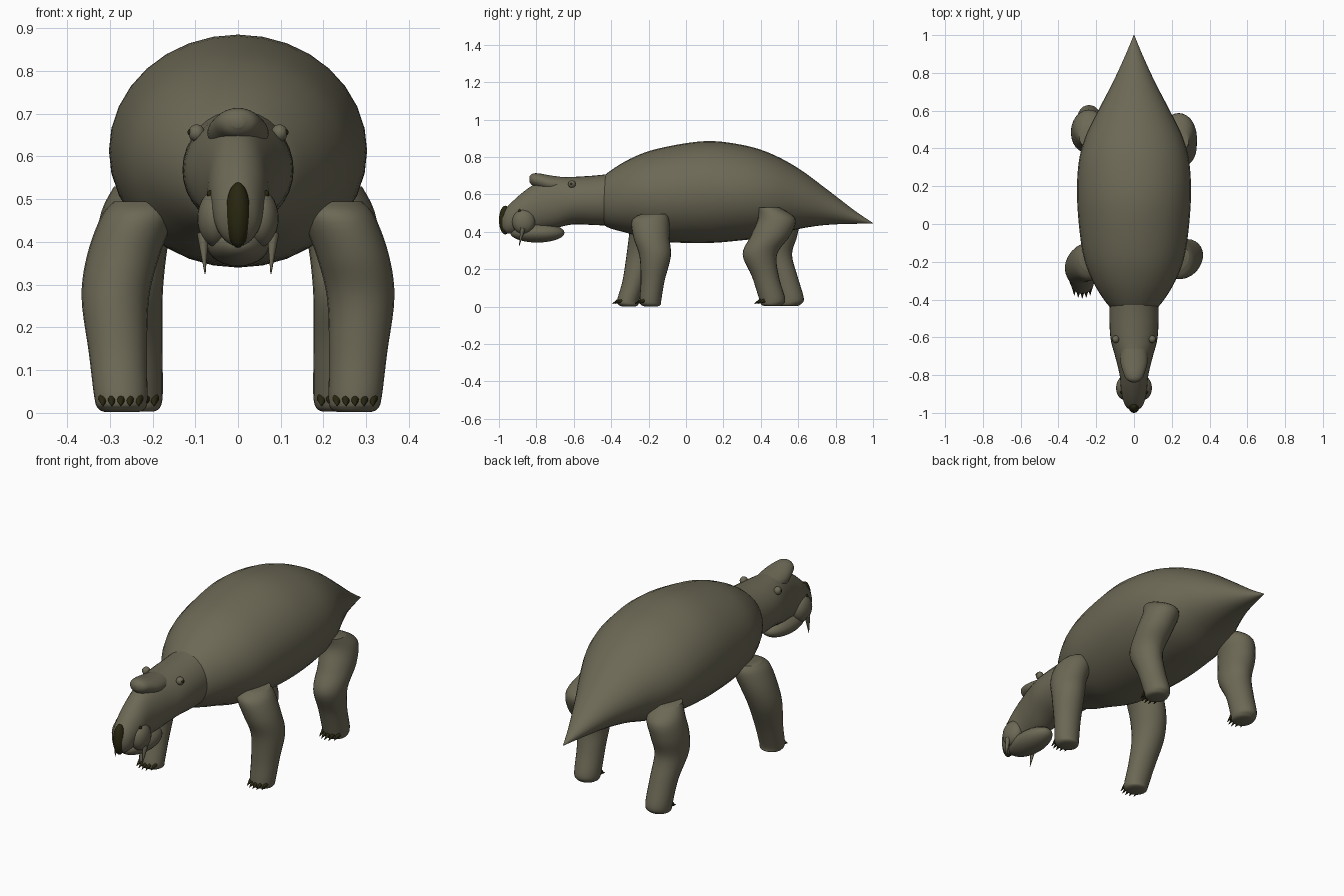
import bpy, bmesh
from math import sin, cos, pi, radians
from mathutils import Vector

cube = bpy.data.objects.get("Cube")
if cube:
    bpy.data.objects.remove(cube)


def material(name, rgb):
    m = bpy.data.materials.new(name)
    m.use_nodes = True
    m.diffuse_color = (*rgb, 1)
    node = m.node_tree.nodes["Principled BSDF"]
    node.inputs["Base Color"].default_value = (*rgb, 1)
    node.inputs["Roughness"].default_value = 0.8
    return m


SKIN = material("olive skin", (0.15, 0.14, 0.092))
HORN = material("dark horn", (0.022, 0.02, 0.005))


def finish(name, bm, mat):
    bmesh.ops.recalc_face_normals(bm, faces=bm.faces)
    mesh = bpy.data.meshes.new(name)
    bm.to_mesh(mesh)
    bm.free()
    mesh.materials.append(mat)
    ob = bpy.data.objects.new(name, mesh)
    bpy.context.collection.objects.link(ob)
    bpy.ops.object.select_all(action="DESELECT")
    ob.select_set(True)
    bpy.context.view_layer.objects.active = ob
    bpy.ops.object.shade_smooth_by_angle(angle=radians(50))
    return ob


def smooth_rows(rows, steps):
    """Catmull-Rom interpolation between section rows."""
    out = []
    for i in range(len(rows) - 1):
        p = [rows[max(0, min(len(rows) - 1, i + k))] for k in (-1, 0, 1, 2)]
        for s in range(steps):
            t = s / steps
            out.append([0.5 * (2 * b + (c - a) * t
                               + (2 * a - 5 * b + 4 * c - d) * t ** 2
                               + (3 * b - a - 3 * c + d) * t ** 3)
                        for a, b, c, d in zip(*p)])
    return out + [list(rows[-1])]


def loft(name, rows, mat, upright=False, steps=5, segs=32):
    """Skin elliptical rings (x, y, z, radius across, other radius)."""
    bm = bmesh.new()
    rings = []
    for x, y, z, ra, rb in smooth_rows(rows, steps):
        ring = []
        for k in range(segs):
            u, v = max(ra, 0.001) * cos(2 * pi * k / segs), max(rb, 0.001) * sin(2 * pi * k / segs)
            ring.append(bm.verts.new((x + u, y + v, z) if upright else (x + u, y, z + v)))
        rings.append(ring)
    for a, b in zip(rings, rings[1:]):
        for k in range(segs):
            n = (k + 1) % segs
            bm.faces.new((a[k], a[n], b[n], b[k]))
    bm.faces.new(rings[0])
    bm.faces.new(rings[-1])
    return finish(name, bm, mat)


def long_loft(name, rows, mat):
    """Rows of (y, bottom, top, half width) along the body."""
    return loft(name, [(0, y, (lo + hi) / 2, w, (hi - lo) / 2) for y, lo, hi, w in rows], mat)


def ball(name, centre, radii, mat):
    bm = bmesh.new()
    bmesh.ops.create_uvsphere(bm, u_segments=24, v_segments=14, radius=1)
    bmesh.ops.scale(bm, vec=radii, verts=bm.verts)
    bmesh.ops.translate(bm, vec=centre, verts=bm.verts)
    return finish(name, bm, mat)


def spike(name, base, tip, radius, mat):
    base, tip = Vector(base), Vector(tip)
    axis = tip - base
    bm = bmesh.new()
    bmesh.ops.create_cone(bm, cap_ends=True, segments=10, radius1=radius,
                          radius2=radius * 0.08, depth=axis.length)
    bmesh.ops.rotate(bm, matrix=axis.to_track_quat("Z", "Y").to_matrix(), verts=bm.verts)
    bmesh.ops.translate(bm, vec=(base + tip) / 2, verts=bm.verts)
    return finish(name, bm, mat)


# Barrel body running out into the pointed tail
long_loft("body", [
    (-0.47, 0.47, 0.66, 0.09), (-0.42, 0.425, 0.715, 0.145), (-0.3, 0.39, 0.79, 0.22),
    (-0.15, 0.35, 0.845, 0.272), (0.1, 0.34, 0.885, 0.3), (0.3, 0.355, 0.865, 0.296),
    (0.45, 0.375, 0.82, 0.262), (0.6, 0.415, 0.74, 0.19), (0.75, 0.437, 0.63, 0.112),
    (0.9, 0.443, 0.515, 0.043), (1.0, 0.444, 0.447, 0.002)], SKIN)

# Neck, head and crest
long_loft("head", [
    (-0.3, 0.44, 0.73, 0.12), (-0.45, 0.435, 0.705, 0.13), (-0.6, 0.44, 0.694, 0.125),
    (-0.7, 0.42, 0.69, 0.1), (-0.8, 0.41, 0.66, 0.076), (-0.88, 0.4, 0.605, 0.068),
    (-0.95, 0.39, 0.54, 0.052), (-0.98, 0.41, 0.5, 0.028), (-0.988, 0.43, 0.48, 0.01)], SKIN)
long_loft("crest", [
    (-0.6, 0.6, 0.685, 0.06), (-0.72, 0.61, 0.701, 0.072), (-0.79, 0.635, 0.713, 0.056),
    (-0.823, 0.65, 0.71, 0.04), (-0.838, 0.668, 0.695, 0.014)], SKIN)
ball("lower_jaw", (0, -0.795, 0.395), (0.074, 0.145, 0.052), SKIN)
ball("beak", (0, -0.966, 0.463), (0.029, 0.034, 0.077), HORN)

for side, s in (("left", 1), ("right", -1)):
    ball(side + "_cheek", (s * 0.053, -0.868, 0.455), (0.042, 0.062, 0.066), SKIN)
    ball(side + "_eye", (s * 0.097, -0.61, 0.655), (0.019, 0.02, 0.02), SKIN)
    ball(side + "_pupil", (s * 0.112, -0.613, 0.657), (0.006, 0.008, 0.008), HORN)
    ball(side + "_nostril", (s * 0.066, -0.89, 0.512), (0.007, 0.009, 0.009), HORN)
    spike(side + "_tusk", (s * 0.082, -0.872, 0.42), (s * 0.077, -0.892, 0.325), 0.014, SKIN)


def leg(name, s, rows):
    """Upright limb from hip to sole with five claws; s is the side."""
    loft(name, [(s * x, y, z, ra, rb) for x, y, z, ra, rb in rows], SKIN, True, 5, 24)
    x, y, _, ra, rb = rows[-3]
    for k in range(-2, 3):
        cx = s * x + k * 0.021
        cy = y - rb * (1 - 0.07 * k * k)
        spike(f"{name}_claw_{k + 3}", (cx, cy + 0.012, 0.034), (cx, cy - 0.026, 0.016), 0.012, HORN)


def limb(x_list, y_list, z_list, ra_list, rb_list):
    return list(zip(x_list, y_list, z_list, ra_list, rb_list))


# Front legs, one striding ahead of the other
front = dict(x_list=(0.225, 0.235, 0.268, 0.287, 0.281, 0.274, 0.272, 0.272),
             z_list=(0.495, 0.46, 0.37, 0.27, 0.14, 0.035, 0.01, 0.002),
             ra_list=(0.065, 0.085, 0.085, 0.079, 0.068, 0.062, 0.055, 0.04),
             rb_list=(0.07, 0.1, 0.096, 0.084, 0.064, 0.058, 0.052, 0.038))
leg("front_left_leg", 1, limb(y_list=(-0.17, -0.19, -0.185, -0.165, -0.178, -0.19, -0.188, -0.187), **front))
leg("front_right_leg", -1, limb(y_list=(-0.18, -0.195, -0.21, -0.235, -0.275, -0.31, -0.308, -0.307), **front))

# Hind legs, bent at the knee
hind = dict(x_list=(0.23, 0.235, 0.25, 0.252, 0.243, 0.238, 0.238, 0.238),
            z_list=(0.53, 0.47, 0.38, 0.28, 0.16, 0.045, 0.012, 0.003),
            ra_list=(0.06, 0.085, 0.084, 0.076, 0.066, 0.062, 0.055, 0.04),
            rb_list=(0.06, 0.1, 0.105, 0.092, 0.072, 0.07, 0.058, 0.04))
leg("hind_left_leg", 1, limb(y_list=(0.44, 0.485, 0.452, 0.395, 0.425, 0.46, 0.46, 0.46), **hind))
leg("hind_right_leg", -1, limb(y_list=(0.46, 0.5, 0.49, 0.475, 0.525, 0.56, 0.555, 0.55), **hind))
